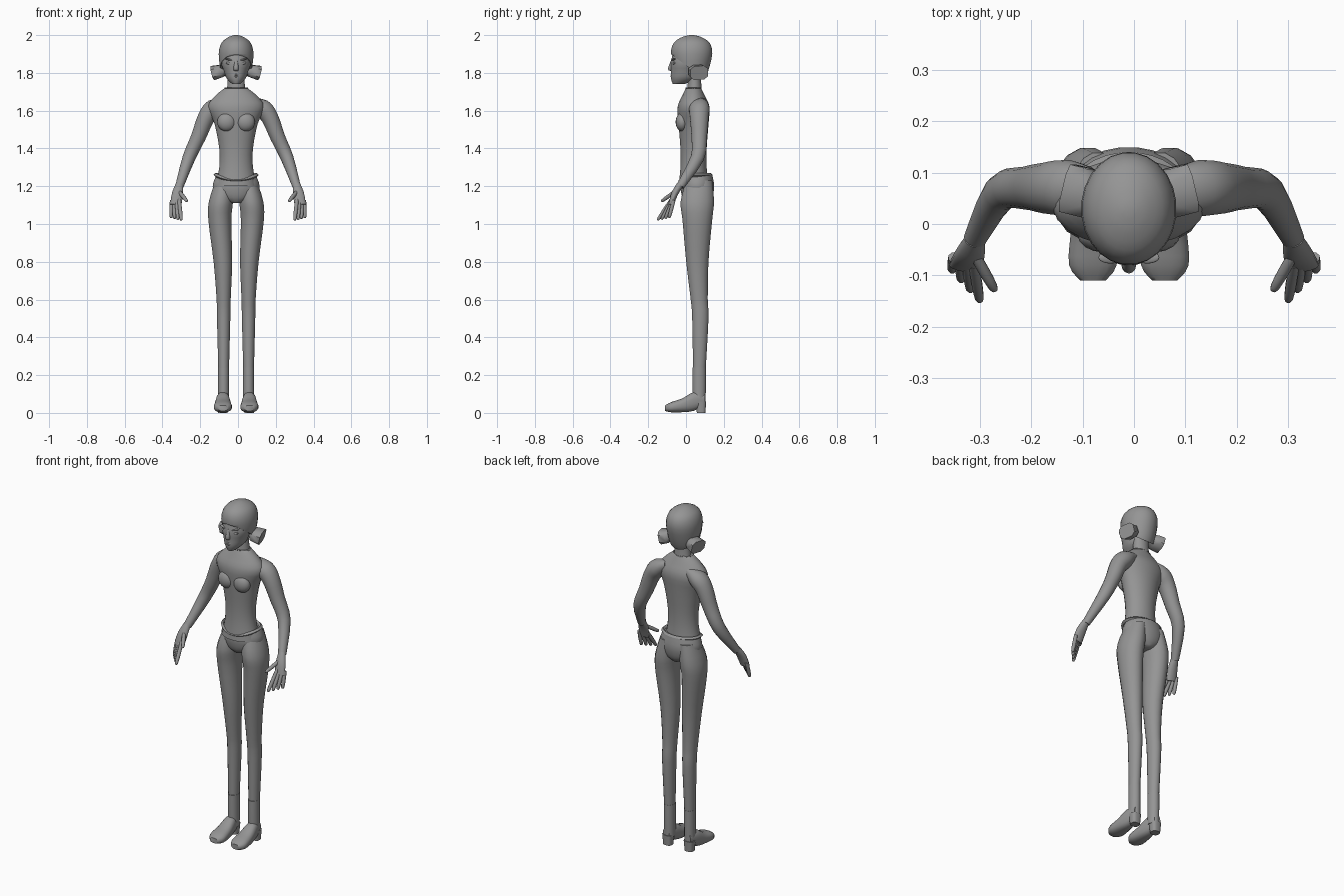
import bpy, bmesh, math
from mathutils import Vector

if "Cube" in bpy.data.objects:
    bpy.data.objects.remove(bpy.data.objects["Cube"])

tone = (.3, .3, .3, 1)
grey = bpy.data.materials.new("plain grey")
grey.use_nodes = True
grey.diffuse_color = tone
grey.node_tree.nodes["Principled BSDF"].inputs["Base Color"].default_value = tone

middle = -.01          # body midline
X, Y, Z = Vector((1, 0, 0)), Vector((0, 1, 0)), Vector((0, 0, 1))


def finish(name, bm):
    """Turn a bmesh into a smooth grey object."""
    bmesh.ops.recalc_face_normals(bm, faces=bm.faces)
    mesh = bpy.data.meshes.new(name)
    bm.to_mesh(mesh)
    bm.free()
    mesh.materials.append(grey)
    obj = bpy.data.objects.new(name, mesh)
    bpy.context.collection.objects.link(obj)
    bpy.ops.object.select_all(action='DESELECT')
    obj.select_set(True)
    bpy.context.view_layer.objects.active = obj
    bpy.ops.object.shade_smooth_by_angle(angle=math.radians(50))
    return obj


def bridge(bm, first, second):
    """Quads between two closed loops of vertices."""
    count = len(first)
    for k in range(count):
        after = (k + 1) % count
        bm.faces.new((first[k], first[after], second[after], second[k]))


def smooth_rings(rings, steps):
    """Hermite interpolation between rings, with slopes from the neighbours."""
    last = len(rings) - 1
    rows = [Vector(ring) for ring in rings]
    slopes = [(rows[min(i + 1, last)] - rows[max(i - 1, 0)]) / 2 for i in range(last + 1)]
    result = []
    for i in range(last):
        for step in range(steps):
            t = step / steps
            blend = t * t * (3 - 2 * t)
            result.append(rows[i].lerp(rows[i + 1], blend)
                          + slopes[i] * t * (1 - t) ** 2
                          - slopes[i + 1] * t * t * (1 - t))
    return result + [rows[last]]


def skin(bm, rings, axis=None, side=1, mid=0, sides=16, steps=3, power=2, ref=X):
    """Skin rings of (x, y, z, half width, half depth); axis fixes the ring plane."""
    rings = smooth_rings(rings, steps)
    centres = [Vector(ring[:3]) for ring in rings]
    loops = []
    for i, ring in enumerate(rings):
        tangent = axis or centres[min(i + 1, len(rings) - 1)] - centres[max(i - 1, 0)]
        depth = tangent.cross(ref).normalized()
        width = depth.cross(tangent).normalized()
        loop = []
        for k in range(sides):
            angle = math.tau * (k + .5) / sides
            c, s = math.cos(angle), math.sin(angle)
            p = (centres[i] + width * ring[3] * math.copysign(abs(c) ** (2 / power), c)
                 + depth * ring[4] * math.copysign(abs(s) ** (2 / power), s))
            loop.append(bm.verts.new((mid + side * p.x, p.y, p.z)))
        loops.append(loop)
    for first, second in zip(loops, loops[1:]):
        bridge(bm, first, second)
    bm.faces.new(loops[0])
    bm.faces.new(loops[-1])


def loft(name, rings, **options):
    bm = bmesh.new()
    skin(bm, rings, **options)
    return finish(name, bm)


def column(levels, x=0, y=.05):
    """Upright rings from levels of (z, half width, half depth)."""
    return [(x, y, *level) for level in levels]


def blob(name, x, y, z, size, turn=0):
    """Squashed ball for small soft features."""
    bm = bmesh.new()
    bmesh.ops.create_uvsphere(bm, u_segments=16, v_segments=10, radius=1)
    obj = finish(name, bm)
    obj.location, obj.scale, obj.rotation_euler = (middle + x, y, z), size, (0, turn, 0)


def band(name, y, z, width, depth, thick, dip=0):
    """Closed cord around the body, dipping at the front."""
    bm, loops, count = bmesh.new(), [], 32
    for i in range(count):
        angle = math.tau * i / count
        c, s = math.cos(angle), math.sin(angle)
        drop = dip * max(0, -s) ** 2
        loops.append([bm.verts.new((middle + (width + thick * p) * c,
                                    y + (depth + thick * p) * s,
                                    z - drop + thick * q))
                      for p, q in ((1, 0), (0, 1), (-1, 0), (0, -1))])
    for i, loop in enumerate(loops):
        bridge(bm, loop, loops[(i + 1) % count])
    finish(name, bm)


upright = dict(axis=Z, mid=middle, sides=24)

# Torso, neck and hips
loft("torso", column([(1.2, .11, .08), (1.3, .09, .07), (1.4, .09, .07), (1.53, .115, .08),
                      (1.62, .15, .085), (1.68, .11, .06), (1.72, .06, .04)], y=.04), **upright)
loft("neck", column([(1.7, .05, .04), (1.76, .045, .035), (1.84, .045, .035)], y=.045), **upright)
loft("hips", column([(1.11, .03, .06), (1.14, .1, .08), (1.2, .125, .09),
                     (1.26, .105, .08)], y=.06), **upright)
band("collar", .04, 1.72, .06, .04, .003)
band("waistband", .05, 1.26, .11, .08, .01, dip=.03)

# Head
loft("face", [(0, -.04, 1.74, .02, .03), (0, -.01, 1.77, .05, .07), (0, 0, 1.81, .065, .08),
              (0, .01, 1.86, .08, .09), (0, .03, 1.95, .07, .09)], **upright)
hair = bmesh.new()
skin(hair, column([(1.75, .06, .06), (1.8, .08, .085), (1.9, .093, .11), (1.96, .077, .095),
                   (1.99, .04, .05), (2, .01, .01)], y=.03), **upright)
hairline = bmesh.ops.bisect_plane(hair, geom=hair.verts[:] + hair.edges[:] + hair.faces[:],
                                  clear_inner=True, plane_co=(0, -.08, 1.9), plane_no=(0, .6, .8))
bmesh.ops.holes_fill(hair, edges=[e for e in hairline["geom_cut"]
                                  if isinstance(e, bmesh.types.BMEdge)])
finish("hair", hair)
loft("nose", [(0, -.07, 1.87, .008, .008), (0, -.08, 1.82, .014, .016),
              (0, -.07, 1.81, .008, .008)], **upright)
for name, height in (("upper_lip", 1.79), ("lower_lip", 1.78)):
    blob(name, 0, -.07, height, (.02, .012, .006))
blob("chin", 0, -.055, 1.76, (.02, .02, .015))

for side, word in ((1, "left_"), (-1, "right_")):
    half = dict(side=side, mid=middle)

    # Eye, brow and bust
    tilt = -side / 4
    blob(word + "eye", side * .036, -.06, 1.85, (.018, .012, .008), tilt)
    blob(word + "brow", side * .036, -.065, 1.87, (.024, .012, .005), tilt)
    blob(word + "bust", side * .05, -.02, 1.54, (.05, .035, .05))

    # Flared hair bunch
    loft(word + "hair_bunch", [(.05, .06, 1.83, .02, .02), (.08, .06, 1.81, .05, .035),
                               (.12, .07, 1.8, .05, .04)],
         sides=8, steps=1, power=3, ref=Y, **half)

    # Leg
    loft(word + "leg", [(.06, .07, 1.23, .05, .07), (.08, .06, 1.12, .065, .09),
                        (.086, .06, 1.02, .062, .08), (.07, .06, .8, .05, .06),
                        (.066, .07, .6, .038, .046), (.066, .076, .5, .036, .044),
                        (.066, .07, .2, .028, .033)], axis=Z, **half)

    # Boot: shaft, foot and heel
    loft(word + "boot_shaft", column([(.24, .03, .036), (.15, .03, .036), (.05, .03, .034)],
                                     x=.066, y=.07), axis=Z, **half)
    loft(word + "boot_foot", [(.07, .1, .07, .02, .03), (.07, .04, .06, .035, .05),
                              (.07, -.02, .04, .044, .037), (.07, -.08, .03, .047, .027),
                              (.07, -.11, .025, .025, .015)], axis=-Y, power=2.5, **half)
    loft(word + "boot_heel", column([(0, .025, .023), (.06, .03, .027)], x=.07, y=.08),
         axis=Z, steps=1, power=3, **half)

    # Arm
    loft(word + "arm", [(.07, .06, 1.63, .03, .05), (.13, .07, 1.61, .05, .055),
                        (.17, .07, 1.56, .046, .05), (.21, .07, 1.46, .04, .042),
                        (.26, .06, 1.35, .034, .036), (.31, -.03, 1.2, .022, .022)], side=side)

    # Hand: palm, four fingers and thumb
    hand = bmesh.new()
    skin(hand, [(.31, -.03, 1.21, .02, .018), (.32, -.06, 1.16, .03, .018),
                (.33, -.08, 1.1, .03, .013)], side=side)
    digits = [(Vector((.31 + .014 * i, -.09 + .007 * i, 1.11)),
               Vector((.3 + .018 * i, -.15 + .02 * i, 1.02 + .004 * i))) for i in range(4)]
    digits.append((Vector((.31, -.06, 1.17)), Vector((.27, -.13, 1.12))))
    for base, tip in digits:
        skin(hand, [(*base.lerp(tip, reach), thick, thick)
                    for reach, thick in ((-.2, .01), (.4, .011), (.9, .009), (1, .004))],
             side=side, sides=8, steps=2)
    finish(word + "hand", hand)
